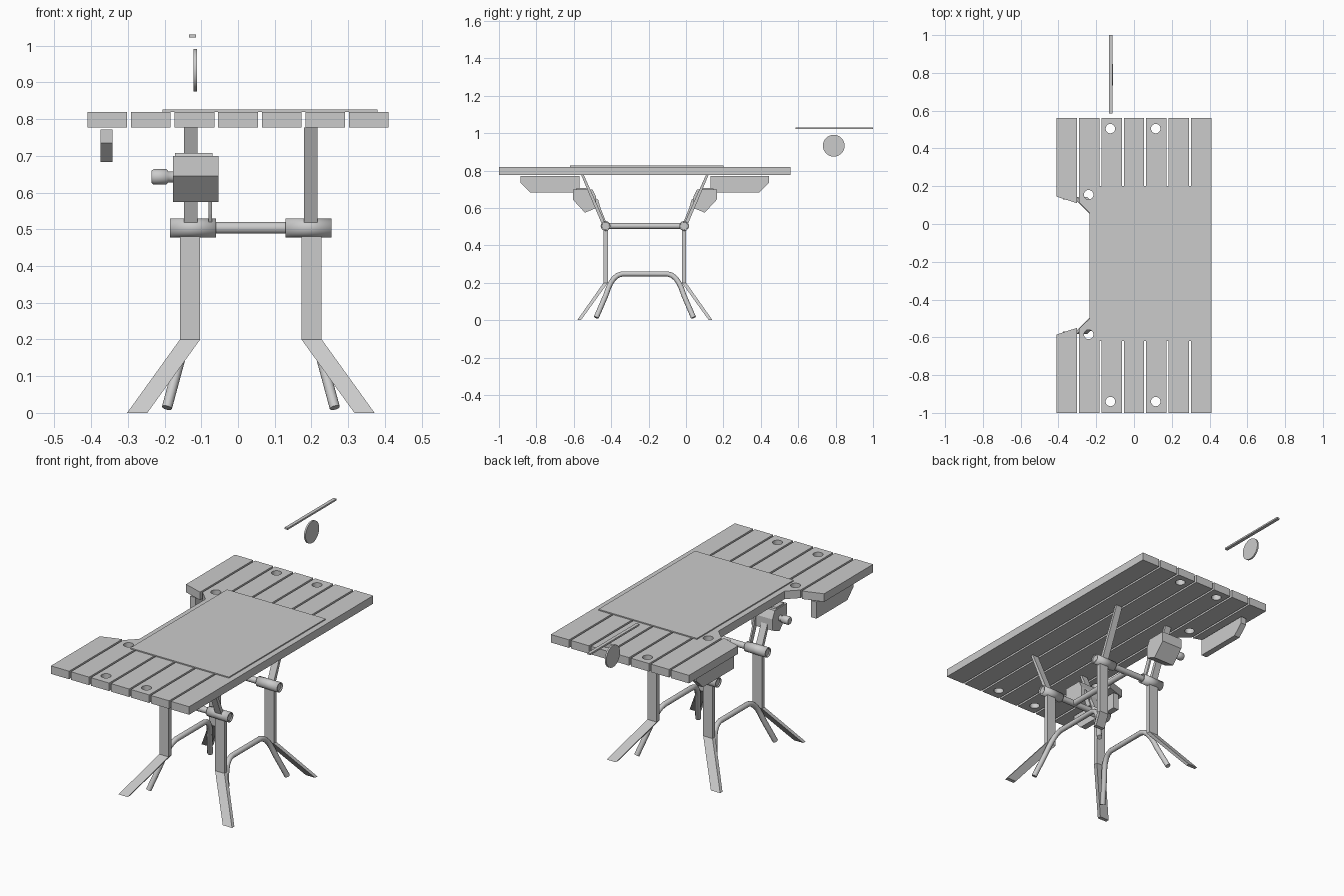
import bpy, bmesh
from math import sin, cos, pi
from mathutils import Vector

if "Cube" in bpy.data.objects:
    bpy.data.objects.remove(bpy.data.objects["Cube"])

CY, CX = -0.22, 0.035          # symmetry centres of the trestle


def mesh_obj(name, bm):
    bmesh.ops.recalc_face_normals(bm, faces=bm.faces)
    me = bpy.data.meshes.new(name)
    bm.to_mesh(me)
    bm.free()
    ob = bpy.data.objects.new(name, me)
    bpy.context.collection.objects.link(ob)
    return ob


def prism(name, pts, axis, lo, hi):
    """Extrude a 2D outline along x (outline in y,z) or z (outline in x,y)."""
    bm = bmesh.new()
    put = (lambda p: (lo, p[0], p[1])) if axis == 'x' else (lambda p: (p[0], p[1], lo))
    f = bm.faces.new([bm.verts.new(put(p)) for p in pts])
    r = bmesh.ops.extrude_face_region(bm, geom=[f])
    d = Vector((hi - lo, 0, 0)) if axis == 'x' else Vector((0, 0, hi - lo))
    bmesh.ops.translate(bm, vec=d, verts=[v for v in r['geom'] if isinstance(v, bmesh.types.BMVert)])
    return mesh_obj(name, bm)


def rect(x0, x1, y0, y1):
    return [(x0, y0), (x1, y0), (x1, y1), (x0, y1)]


def loft(name, rings):
    bm = bmesh.new()
    vs = [[bm.verts.new(p) for p in r] for r in rings]
    n = len(vs[0])
    for a, b in zip(vs, vs[1:]):
        for i in range(n):
            bm.faces.new((a[i], a[(i + 1) % n], b[(i + 1) % n], b[i]))
    bm.faces.new(vs[0])
    bm.faces.new(vs[-1])
    return mesh_obj(name, bm)


def smooth(ob):
    for p in ob.data.polygons:
        p.use_smooth = len(p.vertices) == 4
    return ob


def turned(name, prof, y, z, n=32):
    """Lathe (x, radius) stations about an x-parallel axis."""
    return smooth(loft(name, [[(x, y + r * cos(2 * pi * i / n), z + r * sin(2 * pi * i / n))
                               for i in range(n)] for x, r in prof]))


def tube(name, pts, r):
    cu = bpy.data.curves.new(name, 'CURVE')
    cu.dimensions = '3D'
    cu.bevel_depth, cu.bevel_resolution, cu.use_fill_caps = r, 3, True
    sp = cu.splines.new('POLY')
    sp.points.add(len(pts) - 1)
    for p, c in zip(sp.points, pts):
        p.co = (*c, 1)
    ob = bpy.data.objects.new(name, cu)
    bpy.context.collection.objects.link(ob)
    return ob


# hole cutter for the table top
bm = bmesh.new()
for x, y in [(-.125, .505), (.115, .505), (-.125, -.94), (.115, -.94), (-.24, .155), (-.24, -.585)]:
    r = bmesh.ops.create_cone(bm, cap_ends=True, segments=32, radius1=.025, radius2=.025, depth=.2)
    bmesh.ops.translate(bm, vec=(x, y, .8), verts=r['verts'])
cutter = mesh_obj("hole_cutter", bm)
cutter.hide_render = True
cutter.hide_set(True)

# table slats: the left two are cut away around the standing place
slats = []
for i in range(7):
    x0 = -.41 + i * .1187
    x1 = x0 + .108
    if i == 0:
        slats.append([(x0, .56), (x1, .56), (x1, .11), (x0, .145)])
        slats.append([(x0, -1), (x1, -1), (x1, -.55), (x0, -.585)])
    elif i == 1:
        slats.append([(x0, -1), (x1, -1), (x1, .56), (x0, .56), (x0, .115), (-.235, .06),
                      (-.235, -.5), (x0, -.555)])
    else:
        slats.append(rect(x0, x1, -1, .56))
for pts in slats:
    ob = prism("table_slat", pts, 'z', .777, .82)
    m = ob.modifiers.new("holes", 'BOOLEAN')
    m.object, m.operation, m.solver = cutter, 'DIFFERENCE', 'EXACT'

# thin centre panel
prism("centre_panel", rect(-.205, .38, -.62, .2), 'z', .819, .826)

# both ends of the trestle
for s in (1, -1):
    def Y(y):
        return CY + s * (y - CY)

    for m in (-1, 1):
        def X(x):          # x given for the left leg
            return CX - m * (x - CX) if m == 1 else x

        def ring(x0, x1, y0, y1, z):
            return [(X(a), Y(b), z) for a, b in rect(x0, x1, y0, y1)]

        # leg with splayed flat foot
        loft("leg", [ring(-.302, -.247, .122, .142, 0), ring(-.158, -.103, -.022, .001, .2),
                     ring(-.158, -.103, -.022, .001, .5)])
        # slanted upper strut
        loft("upper_strut", [ring(-.147, -.11, -.017, .004, .5), ring(-.147, -.11, .107, .121, .778)])
        # hinge sleeve with recessed ends
        a, b = sorted((X(-.185), X(-.06)))
        turned("hinge_sleeve", [(a + .006, .02), (a, .02), (a, .026), (b, .026), (b, .02), (b - .006, .02)],
               Y(-.01), .504)

    # cross tube between hinges
    turned("cross_tube", [(-.065, .016), (.14, .016)], Y(-.01), .504)

    # chamfered hanger block below the slat end
    prism("hanger_block", [(Y(.13), .772), (Y(.445), .772), (Y(.445), .735), (Y(.392), .683),
                           (Y(.13), .683)], 'x', -.375, -.342)
    # tilt unit housing, lid and knob
    prism("housing", [(Y(.06), .70), (Y(.165), .70), (Y(.165), .645), (Y(.1), .575),
                      (Y(.04), .60), (Y(.04), .66)], 'x', -.177, -.053)
    prism("housing_lid", [(Y(.075), .69), (Y(.15), .69), (Y(.145), .708), (Y(.08), .708)],
          'x', -.172, -.07)
    turned("knob", [(-.235, .017), (-.23, .021), (-.195, .021), (-.19, .015), (-.17, .015)],
           Y(.105), .643)
    # curved link from housing to hinge
    prism("link", [(Y(.055), .66), (Y(.03), .645), (Y(.017), .60), (Y(-.015), .52), (Y(0), .50),
                   (Y(.02), .54), (Y(.045), .60)], 'x', -.08, -.071)

# long stretcher between the cross tubes
tube("stretcher", [(.04, -.43, .504), (.04, -.01, .504)], .016)

# arched side braces, leaning outward with height
arc = [(.04, .014), (-.012, .135), (-.026, .175), (-.038, .2), (-.055, .224), (-.075, .24), (-.1, .248)]
arch = arc + [(2 * CY - y, z) for y, z in reversed(arc)]
for sx in (-1, 1):
    tube("arched_brace", [(CX + sx * (.227 - .27 * (z - .02)), y, z) for y, z in arch], .014)

# floating bar and disc
prism("floating_bar", rect(-.133, -.115, .585, 1), 'z', 1.022, 1.031)
turned("floating_disc", [(-.121, .058), (-.112, .058)], .79, .933, 48)
